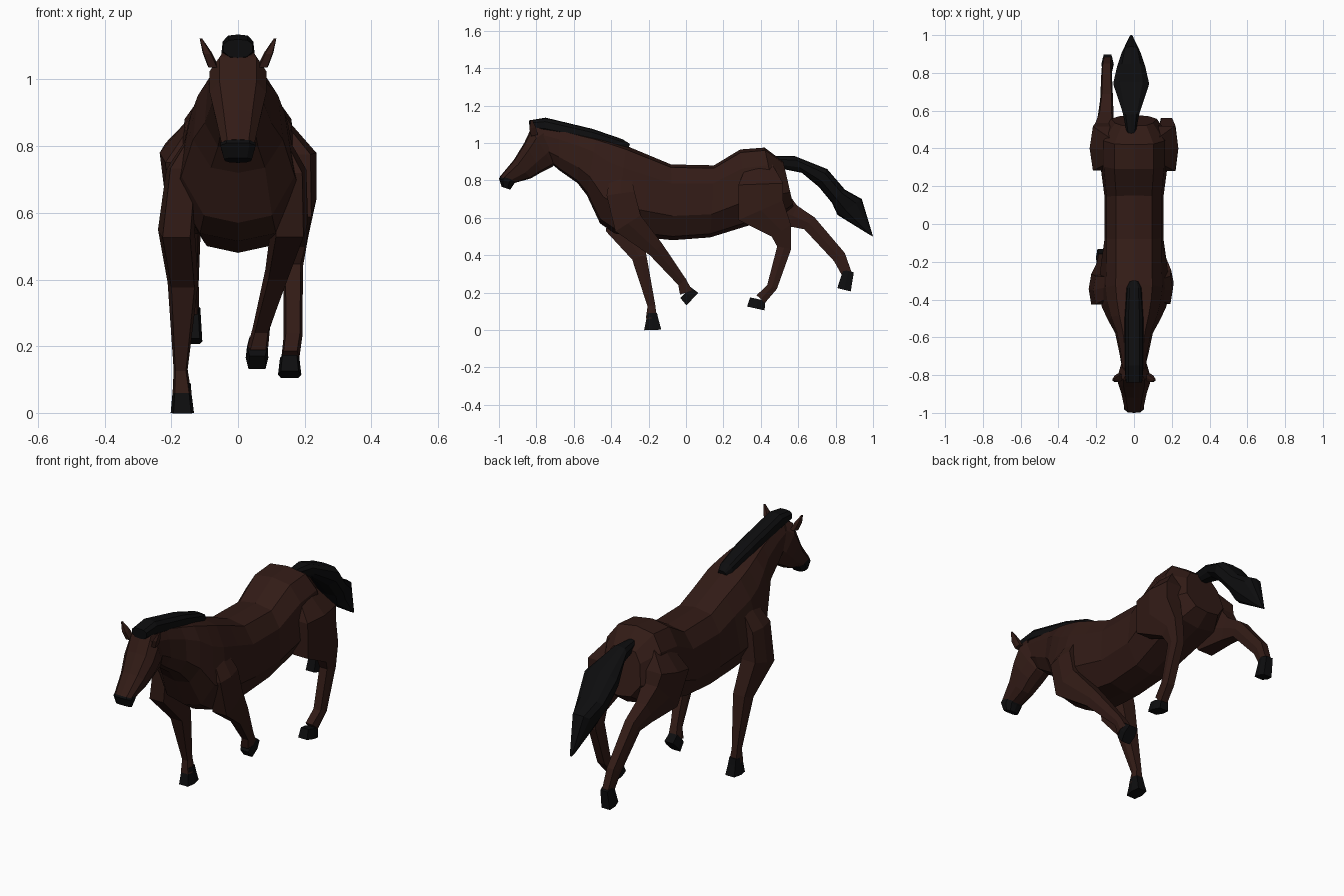
import bpy, bmesh
from mathutils import Vector


def material(name, color):
    m = bpy.data.materials.new(name)
    m.diffuse_color = (*color, 1)
    return m


BROWN = material("brown_coat", (0.032, 0.011, 0.008))
BLACK = material("black_hair", (0.004, 0.004, 0.0045))


def skin(name, rings, mat):
    """Bridge equal-sized rings of points into a closed flat-shaded mesh."""
    bm = bmesh.new()
    loops = [[bm.verts.new(p) for p in ring] for ring in rings]
    n = len(loops[0])
    for a, b in zip(loops, loops[1:]):
        for i in range(n):
            j = (i + 1) % n
            bm.faces.new((a[i], a[j], b[j], b[i]))
    bm.faces.new(loops[0])
    bm.faces.new(loops[-1][::-1])
    bmesh.ops.recalc_face_normals(bm, faces=bm.faces)
    me = bpy.data.meshes.new(name)
    bm.to_mesh(me)
    bm.free()
    me.materials.append(mat)
    ob = bpy.data.objects.new(name, me)
    bpy.context.collection.objects.link(ob)
    return ob


def trunk(name, sections, mat):
    """Section: top y, top z, bottom y, bottom z, upper half width, lower half width."""
    rings = []
    for yt, zt, yb, zb, wu, wl in sections:
        top, bot = Vector((0, yt, zt)), Vector((0, yb, zb))
        half = [(0, 0), (0.65 * wu, 0.04), (wu, 0.25), (wl, 0.68), (0.6 * wl, 0.95), (0, 1)]
        outline = half + [(-x, t) for x, t in half[-2:0:-1]]
        rings.append([top.lerp(bot, t) + Vector((x, 0, 0)) for x, t in outline])
    return skin(name, rings, mat)


def limb(name, path, mat):
    """Path point: x, y, z, half width, half depth; six-sided rings across the path."""
    rings = []
    for i, (x, y, z, w, d) in enumerate(path):
        a, b = path[max(i - 1, 0)], path[min(i + 1, len(path) - 1)]
        t = Vector((0, b[1] - a[1], b[2] - a[2])).normalized()
        across = Vector((0, -t.z, t.y))
        hexagon = [(0.75, 1), (1, 0), (0.75, -1), (-0.75, -1), (-1, 0), (-0.75, 1)]
        rings.append([Vector((x + u * w, y, z)) + across * v * d for u, v in hexagon])
    return skin(name, rings, mat)


# Barrel, rump, chest and neck in one loft, rear to front
trunk("body", [
    (0.52, 0.90, 0.575, 0.66, 0.10, 0.12),
    (0.42, 0.975, 0.50, 0.60, 0.16, 0.18),
    (0.29, 0.965, 0.34, 0.56, 0.16, 0.18),
    (0.15, 0.88, 0.13, 0.495, 0.145, 0.155),
    (-0.08, 0.885, -0.07, 0.48, 0.145, 0.155),
    (-0.20, 0.935, -0.22, 0.495, 0.145, 0.175),
    (-0.32, 0.985, -0.38, 0.515, 0.15, 0.19),
    (-0.40, 1.01, -0.46, 0.57, 0.14, 0.17),
    (-0.48, 1.03, -0.53, 0.72, 0.12, 0.135),
    (-0.57, 1.05, -0.58, 0.785, 0.09, 0.10),
    (-0.68, 1.075, -0.68, 0.855, 0.07, 0.078),
    (-0.80, 1.095, -0.73, 0.90, 0.06, 0.06)], BROWN)

# Head and muzzle
trunk("head", [
    (-0.79, 1.10, -0.68, 0.91, 0.06, 0.06),
    (-0.83, 1.075, -0.71, 0.875, 0.085, 0.07),
    (-0.865, 1.00, -0.77, 0.845, 0.085, 0.07),
    (-0.92, 0.91, -0.83, 0.81, 0.067, 0.057),
    (-0.995, 0.82, -0.92, 0.785, 0.05, 0.046)], BROWN)
trunk("muzzle", [
    (-0.99, 0.825, -0.905, 0.795, 0.051, 0.048),
    (-1.00, 0.81, -0.92, 0.78, 0.053, 0.05),
    (-0.985, 0.765, -0.94, 0.75, 0.042, 0.038)], BLACK)

# Ears
for side, s in (("left", -1), ("right", 1)):
    limb(side + "_ear", [
        (s * 0.075, -0.81, 1.04, 0.016, 0.018),
        (s * 0.092, -0.82, 1.08, 0.014, 0.018),
        (s * 0.111, -0.825, 1.122, 0.004, 0.004)], BROWN)

# Mane and tail
trunk("mane", [
    (-0.84, 1.12, -0.835, 1.065, 0.043, 0.043),
    (-0.75, 1.135, -0.76, 1.05, 0.046, 0.05),
    (-0.50, 1.075, -0.50, 1.00, 0.046, 0.05),
    (-0.34, 1.02, -0.34, 0.965, 0.035, 0.04),
    (-0.30, 0.995, -0.31, 0.96, 0.02, 0.025)], BLACK)
tail = trunk("tail", [
    (0.48, 0.93, 0.52, 0.86, 0.025, 0.025),
    (0.58, 0.93, 0.62, 0.84, 0.045, 0.045),
    (0.755, 0.86, 0.71, 0.765, 0.095, 0.09),
    (0.85, 0.75, 0.78, 0.68, 0.075, 0.08),
    (0.94, 0.70, 0.81, 0.615, 0.05, 0.055),
    (1.00, 0.50, 0.98, 0.51, 0.008, 0.01)], BLACK)
tail.location.x = -0.015

# Legs in mid-gallop: each has its own pose, with a black hoof
limb("left_front_leg", [
    (-0.09, -0.33, 0.86, 0.04, 0.05),
    (-0.165, -0.35, 0.73, 0.05, 0.075),
    (-0.185, -0.345, 0.55, 0.055, 0.085),
    (-0.165, -0.25, 0.39, 0.046, 0.04),
    (-0.172, -0.185, 0.13, 0.021, 0.021),
    (-0.168, -0.185, 0.06, 0.028, 0.03)], BROWN)
limb("left_front_hoof", [
    (-0.168, -0.18, 0.09, 0.026, 0.025),
    (-0.168, -0.18, 0.055, 0.029, 0.033),
    (-0.167, -0.178, 0.0, 0.035, 0.046)], BLACK)

limb("right_front_leg", [
    (0.09, -0.35, 0.86, 0.04, 0.05),
    (0.155, -0.35, 0.73, 0.05, 0.075),
    (0.155, -0.31, 0.57, 0.055, 0.08),
    (0.12, -0.16, 0.43, 0.038, 0.045),
    (0.07, -0.02, 0.255, 0.026, 0.026),
    (0.06, 0.0, 0.20, 0.031, 0.034)], BROWN)
limb("right_front_hoof", [
    (0.058, -0.003, 0.20, 0.031, 0.04),
    (0.057, 0.034, 0.165, 0.034, 0.046)], BLACK)

limb("left_hind_leg", [
    (-0.09, 0.39, 0.90, 0.04, 0.06),
    (-0.165, 0.40, 0.78, 0.07, 0.12),
    (-0.16, 0.45, 0.66, 0.06, 0.12),
    (-0.15, 0.57, 0.61, 0.042, 0.06),
    (-0.145, 0.66, 0.57, 0.034, 0.042),
    (-0.145, 0.82, 0.39, 0.027, 0.036),
    (-0.14, 0.86, 0.30, 0.024, 0.027)], BROWN)
limb("left_hind_hoof", [
    (-0.14, 0.869, 0.315, 0.027, 0.029),
    (-0.14, 0.845, 0.215, 0.033, 0.037)], BLACK)

limb("right_hind_leg", [
    (0.09, 0.39, 0.90, 0.04, 0.06),
    (0.165, 0.40, 0.78, 0.07, 0.12),
    (0.175, 0.40, 0.64, 0.06, 0.13),
    (0.175, 0.51, 0.53, 0.036, 0.06),
    (0.165, 0.525, 0.44, 0.03, 0.038),
    (0.165, 0.46, 0.23, 0.028, 0.028),
    (0.157, 0.40, 0.165, 0.027, 0.03)], BROWN)
limb("right_hind_hoof", [
    (0.155, 0.384, 0.165, 0.029, 0.042),
    (0.155, 0.373, 0.115, 0.035, 0.048)], BLACK)
